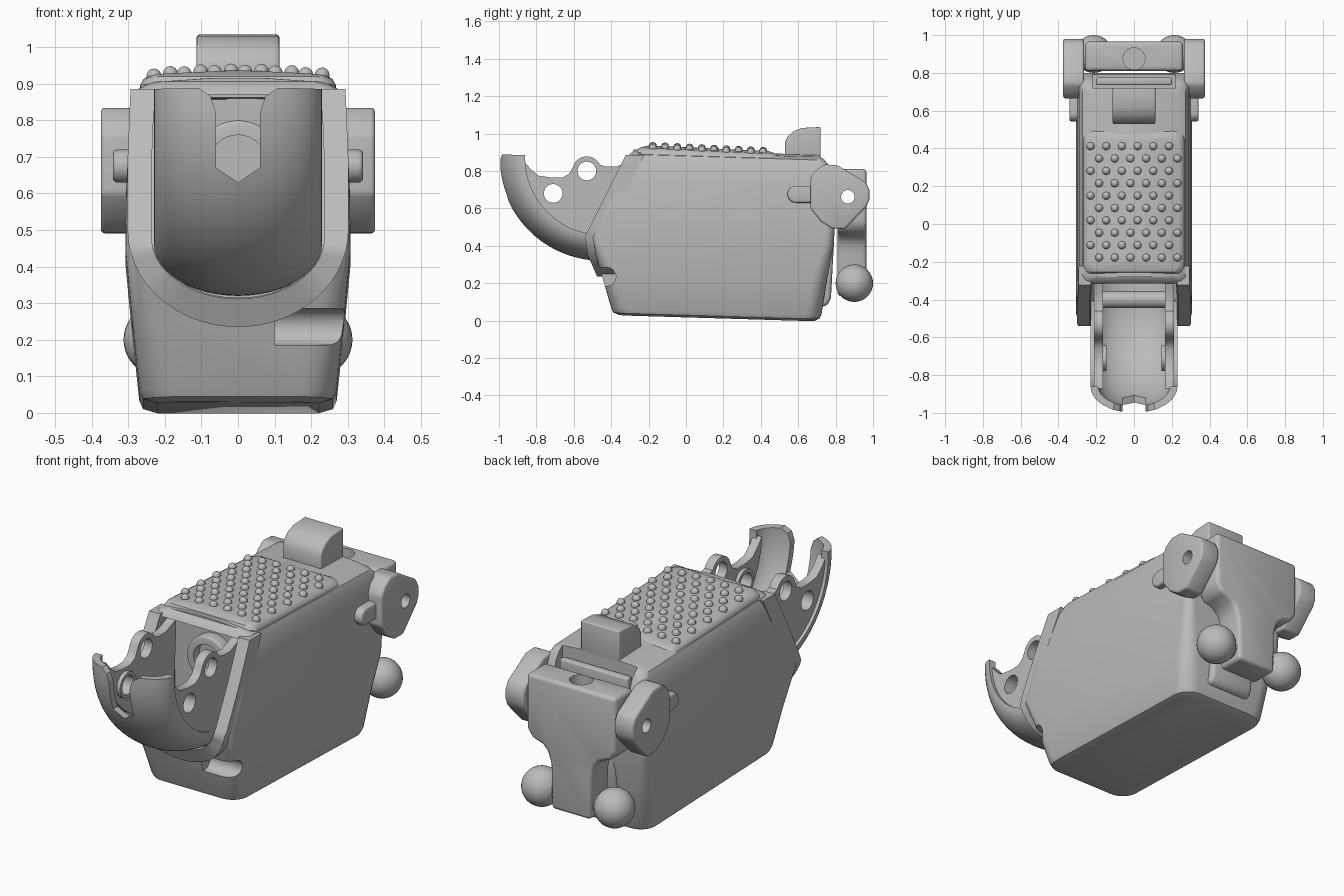
import bpy, bmesh, math
from mathutils import Matrix, Vector

cube = bpy.data.objects.get("Cube")
if cube:
    bpy.data.objects.remove(cube)

GREY = (0.5, 0.5, 0.5, 1)
mat = bpy.data.materials.new("plain grey")
mat.use_nodes = True
mat.diffuse_color = GREY
mat.node_tree.nodes["Principled BSDF"].inputs["Base Color"].default_value = GREY
parts = []


def finish(name, bm, bevel=0, helper=False):
    bmesh.ops.recalc_face_normals(bm, faces=bm.faces)
    me = bpy.data.meshes.new(name)
    bm.to_mesh(me)
    bm.free()
    me.materials.append(mat)
    ob = bpy.data.objects.new(name, me)
    bpy.context.collection.objects.link(ob)
    if bevel:
        m = ob.modifiers.new("bevel", "BEVEL")
        m.width, m.segments, m.limit_method = bevel, 3, "ANGLE"
    ob.hide_render = helper
    if not helper:
        parts.append(ob)
    return ob


def skin(bm, rings, closed=True):
    """Quads between successive rings of equal length, capped at both ends."""
    rows = [[bm.verts.new(p) for p in r] for r in rings]
    n = len(rows[0])
    for a, b in zip(rows, rows[1:]):
        for i in range(n):
            j = (i + 1) % n
            bm.faces.new((a[i], a[j], b[j], b[i]))
    bm.faces.new(rows[0])
    bm.faces.new(rows[-1])


def prism(name, pts, axis, a, b, bevel=0, helper=False):
    """Extrude an outline along an axis: x takes (y, z), y takes (x, z), z takes (x, y)."""
    put = {"x": lambda p, d: (d, p[0], p[1]),
           "y": lambda p, d: (p[0], d, p[1]),
           "z": lambda p, d: (p[0], p[1], d)}[axis]
    bm = bmesh.new()
    skin(bm, [[put(p, d) for p in pts] for d in (a, b)])
    return finish(name, bm, bevel, helper)


def arc(cx, cy, r, start, end, n=16):
    angles = [math.radians(start + (end - start) * i / n) for i in range(n + 1)]
    return [(cx + r * math.cos(t), cy + r * math.sin(t)) for t in angles]


def circle(cx, cy, r, n=32):
    return arc(cx, cy, r, 0, 360, n)[:-1]


def box(x, y0, y1):
    return [(-x, y0), (x, y0), (x, y1), (-x, y1)]


def cut(ob, *cutters):
    for c in cutters:
        m = ob.modifiers.new("cut", "BOOLEAN")
        m.object, m.operation, m.solver = c, "DIFFERENCE", "EXACT"


def loft(name, levels, tilt, crown):
    """Stack rounded rectangles given as (z, half width, front, back, corner)."""
    rings = []
    for z, w, y0, y1, r in levels:
        ring = []
        for k, (cx, cy) in enumerate([(w - r, y1 - r), (r - w, y1 - r), (r - w, y0 + r), (w - r, y0 + r)]):
            ring += arc(cx, cy, r, 90 * k, 90 * k + 90, 6)
        rings.append([(x, y, z - tilt * y - crown * x * x) for x, y in ring])
    bm = bmesh.new()
    skin(bm, rings)
    return finish(name, bm)


def u_shape(w, zc, bottom, top=0.885, n=32):
    curve = [(w * math.cos(t), zc + (zc - bottom) * math.sin(t))
             for t in (-math.pi * i / n for i in range(n + 1))]
    mid = (top + zc) / 2
    return [(w - 0.008, top), (w, mid)] + curve + [(-w, mid), (0.008 - w, top)]


# Main body with front cavity, side slot and rear pocket
body = loft("body", [
    (0.022, 0.22, -0.36, 0.69, 0.08), (0.036, 0.26, -0.39, 0.715, 0.09),
    (0.06, 0.27, -0.40, 0.725, 0.09), (0.25, 0.29, -0.455, 0.755, 0.08),
    (0.44, 0.308, -0.515, 0.79, 0.05), (0.6, 0.306, -0.445, 0.80, 0.04),
    (0.75, 0.299, -0.375, 0.80, 0.04), (0.85, 0.29, -0.325, 0.77, 0.04),
    (0.887, 0.272, -0.30, 0.74, 0.04), (0.902, 0.235, -0.28, 0.72, 0.04),
    (0.908, 0.08, -0.28, 0.72, 0.02)], 0.03, 0.1)
cut(body,
    prism("cavity_cutter", u_shape(0.23, 0.48, 0.315, 0.87), "y", -1, -0.2, helper=True),
    prism("slot_cutter", circle(-0.425, 0.235, 0.05) , "x", 0.1, 0.5, helper=True),
    prism("slot_front_cutter", [(-0.6, 0.185), (-0.425, 0.185), (-0.425, 0.285), (-0.6, 0.285)],
          "x", 0.1, 0.27, helper=True),
    prism("pocket_cutter", box(0.22, 0.72, 0.95), "z", 0.75, 1, helper=True))

# U-shaped collar that follows the bent front
FRONT = [(0.2, -0.46), (0.35, -0.525), (0.45, -0.54), (0.92, -0.305)]


def front_y(z):
    for (z0, y0), (z1, y1) in zip(FRONT, FRONT[1:]):
        if z <= z1:
            break
    return y0 + (y1 - y0) * (z - z0) / (z1 - z0)


bm = bmesh.new()
skin(bm, [[(xo, front_y(zo), zo), (xi, front_y(zi), zi), (xi, front_y(zi) + 0.1, zi), (xo, front_y(zo) + 0.1, zo)]
          for (xo, zo), (xi, zi) in zip(u_shape(0.302, 0.5, 0.235), u_shape(0.236, 0.48, 0.312))])
finish("front_collar", bm)

# Scoop: crescent section swept a quarter turn, notched at the tip
CY, CZ = -0.45, 0.87
bm = bmesh.new()
rings = []
for i in range(33):
    t = math.radians(-2 + 98 * i / 32)
    section = []
    for w, h, flip in ((0.23, 0.14, 1), (0.19, 0.105, -1)):
        for k in range(25):
            a = flip * math.pi * (k / 24 - 0.5)
            section.append((w * math.sin(a), 0.41 + h * math.cos(a)))
    rings.append([(x, CY - r * math.cos(t), CZ - r * math.sin(t)) for x, r in section])
skin(bm, rings)
scoop = finish("scoop", bm)
half = [(0.06, 0.67), (0.06, 0.82), (0.075, 0.865), (0.11, 0.89), (0.11, 1)]
cut(scoop, prism("notch_cutter", [(0, 0.63)] + half + [(-x, z) for x, z in reversed(half)],
                 "y", -1.1, -0.75, helper=True))

# Scoop side plates with two holes each
plate = (arc(CY, CZ, 0.42, 182, 262, 20) + [(-0.3, 0.46), (-0.28, 0.86), (-0.37, 0.825), (-0.43, 0.825)]
         + arc(-0.53, 0.80, 0.078, 25, 165, 10)
         + [(-0.625, 0.785), (-0.66, 0.765), (-0.72, 0.765), (-0.79, 0.775), (-0.83, 0.81)])
holes = [prism("plate_hole_cutter", circle(y, z, 0.05), "x", -0.4, 0.4, helper=True)
         for y, z in ((-0.71, 0.68), (-0.53, 0.80))]
for s in (-1, 1):
    cut(prism("scoop_side_plate", plate, "x", s * 0.165, s * 0.213), *holes)
    cut(prism("plate_boss", circle(-0.71, 0.68, 0.068), "x", s * 0.145, s * 0.17), *holes)

# Parts inside the cavity
prism("cross_pin", circle(-0.4, 0.52, 0.045), "x", -0.17, 0.17)
cut(prism("inner_ring", circle(0, 0.68, 0.12), "y", -0.26, -0.18, 0.01),
    prism("ring_cutter", circle(0, 0.68, 0.08), "y", -0.4, -0.21, helper=True))

# Grip pad with staggered studs
loft("grip_pad", [(0.86, 0.268, -0.265, 0.5, 0.05), (0.9, 0.268, -0.265, 0.5, 0.05),
                  (0.917, 0.258, -0.255, 0.49, 0.05), (0.925, 0.24, -0.235, 0.47, 0.05),
                  (0.927, 0.06, -0.2, 0.44, 0.04)], 0.045, 0.2)
bm = bmesh.new()
for row in range(10):
    for col in range(6):
        x = -0.23 + 0.083 * col + 0.045 * (row % 2)
        y = 0.412 - 0.0655 * row
        at = Vector((x, y, 0.926 - 0.045 * y - 0.2 * x * x))
        bmesh.ops.create_uvsphere(bm, u_segments=14, v_segments=8, radius=0.021,
                                  matrix=Matrix.Translation(at))
finish("grip_studs", bm)

# Top catch and the rail behind it
prism("top_catch", [(0.53, 0.86), (0.53, 0.955), (0.545, 0.985), (0.575, 1.012), (0.62, 1.03),
                    (0.72, 1.035), (0.72, 0.86)], "x", -0.113, 0.113, 0.008)
prism("rear_rail", box(0.2, 0.735, 0.775), "z", 0.72, 0.83, 0.01)

# Rear panel on the body
prism("rear_panel", [(0.7, 0.07), (0.755, 0.08), (0.775, 0.12), (0.79, 0.4), (0.79, 0.48), (0.7, 0.48)],
      "x", -0.13, 0.13, 0.02)

# Rear T-shaped hanger with a pivot bore and a top hole
half = [(0.115, 0.13), (0.12, 0.36), (0.135, 0.42), (0.17, 0.455), (0.23, 0.475), (0.26, 0.52), (0.26, 0.81)]
bore = prism("pivot_cutter", circle(0.865, 0.662, 0.036), "x", -0.6, 0.6, helper=True)
hanger = prism("rear_hanger", half + [(-x, z) for x, z in reversed(half)], "y", 0.81, 0.965, 0.02)
cut(hanger, bore, prism("top_hole_cutter", circle(0, 0.875, 0.058), "z", 0.72, 1, helper=True))

# Pivot ears, prongs and balls on both sides
ear = [(0.665, 0.6), (0.72, 0.53), (0.78, 0.492), (0.85, 0.49), (0.965, 0.61), (0.98, 0.645),
       (0.98, 0.70), (0.96, 0.74), (0.81, 0.83), (0.74, 0.835), (0.69, 0.80), (0.665, 0.76)]
for s in (-1, 1):
    cut(prism("pivot_ear", ear, "x", s * 0.265, s * 0.375, 0.012), bore)
    prism("side_prong", arc(0.588, 0.675, 0.045, 90, 270) + [(0.72, 0.63), (0.72, 0.72)],
          "x", s * 0.27, s * 0.342, 0.012)
    prism("ball_stem", circle(0.9, 0.2, 0.045), "x", s * 0.08, s * 0.2)
    bm = bmesh.new()
    bmesh.ops.create_uvsphere(bm, u_segments=32, v_segments=20, radius=0.1,
                              matrix=Matrix.Translation((s * 0.213, 0.9, 0.2)))
    finish("rear_ball", bm)

# Bake the modifiers, drop the cutters and shade smooth with sharp edges kept
deps = bpy.context.evaluated_depsgraph_get()
baked = [bpy.data.meshes.new_from_object(ob.evaluated_get(deps)) for ob in parts]
for ob, me in zip(parts, baked):
    ob.modifiers.clear()
    ob.data = me
for ob in list(bpy.context.collection.objects):
    if ob.name.split(".")[0].endswith("_cutter"):
        bpy.data.objects.remove(ob)
bpy.ops.object.select_all(action="DESELECT")
for ob in parts:
    ob.select_set(True)
bpy.context.view_layer.objects.active = body
bpy.ops.object.shade_smooth_by_angle(angle=math.radians(35))
